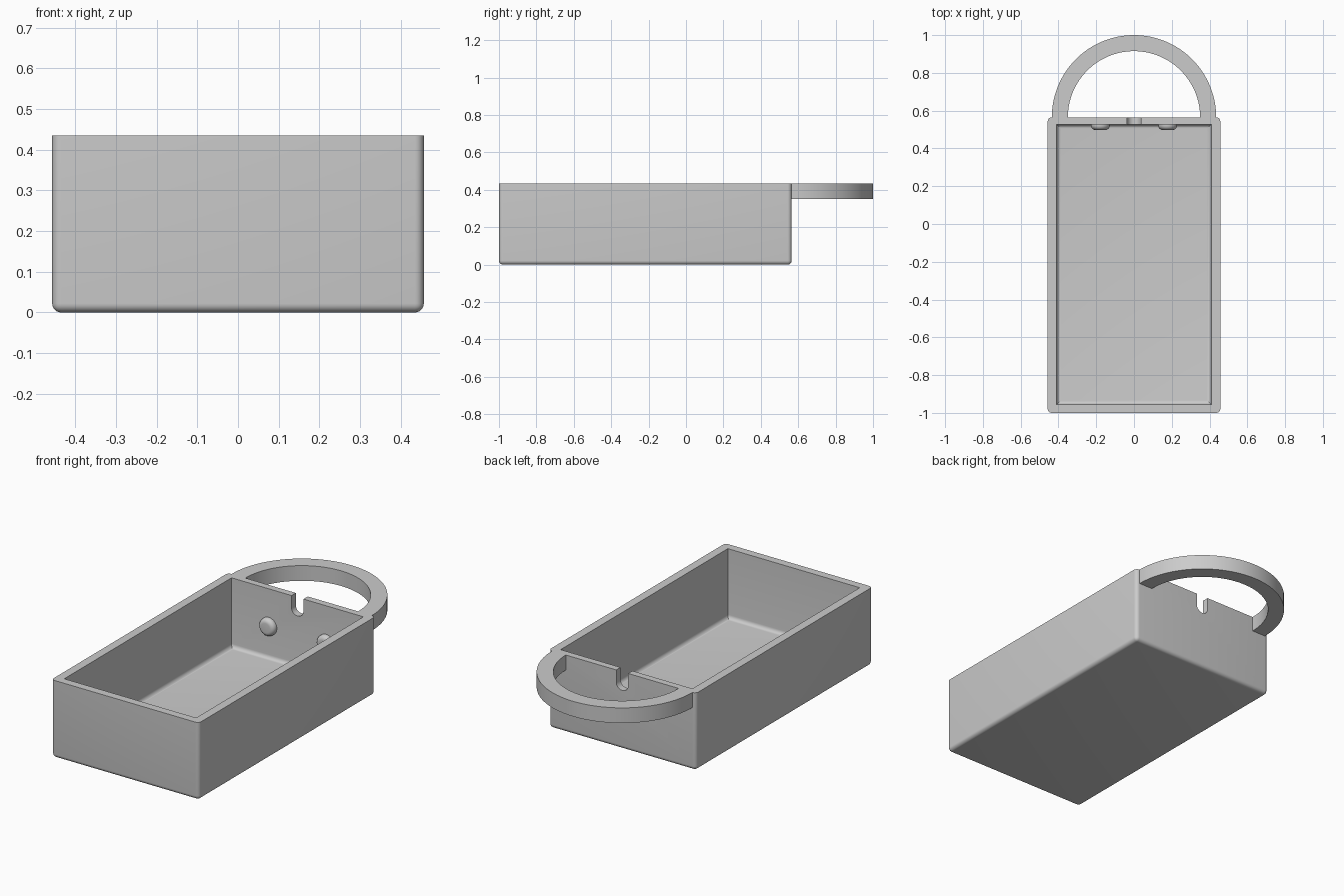
import bpy, bmesh, math
from mathutils import Matrix

default = bpy.data.objects.get("Cube")
if default:
    bpy.data.objects.remove(default, do_unlink=True)

grey = bpy.data.materials.new("light_grey")
grey.use_nodes = True
grey.diffuse_color = (0.6, 0.6, 0.6, 1)
grey.node_tree.nodes["Principled BSDF"].inputs["Base Color"].default_value = (0.6, 0.6, 0.6, 1)

HALF_W, FRONT, BACK, TOP = 0.457, -1.0, 0.565, 0.435
INNER_BACK = 0.527
FILLET = 0.022


def finish(name, bm):
    bmesh.ops.recalc_face_normals(bm, faces=bm.faces)
    mesh = bpy.data.meshes.new(name)
    bm.to_mesh(mesh)
    bm.free()
    mesh.materials.append(grey)
    obj = bpy.data.objects.new(name, mesh)
    bpy.context.collection.objects.link(obj)
    return obj


def activate(obj):
    bpy.ops.object.select_all(action='DESELECT')
    obj.select_set(True)
    bpy.context.view_layer.objects.active = obj


def smooth(obj):
    activate(obj)
    bpy.ops.object.shade_smooth_by_angle(angle=math.radians(30))


def rounded_block(name, x, y0, y1, z0, z1, rounded):
    """Block whose edges chosen by the rule 'rounded' get a fillet."""
    bm = bmesh.new()
    bmesh.ops.create_cube(bm, size=1)
    bmesh.ops.scale(bm, vec=(2 * x, y1 - y0, z1 - z0), verts=bm.verts)
    bmesh.ops.translate(bm, vec=(0, (y0 + y1) / 2, (z0 + z1) / 2), verts=bm.verts)
    edges = [e for e in bm.edges if rounded([v.co.z > (z0 + z1) / 2 for v in e.verts])]
    bmesh.ops.bevel(bm, geom=edges, offset=FILLET, segments=6, profile=0.5, affect='EDGES')
    return finish(name, bm)


def extrude_outline(name, points, direction):
    """Closed planar outline pushed along a direction."""
    bm = bmesh.new()
    face = bm.faces.new([bm.verts.new(p) for p in points])
    new = bmesh.ops.extrude_face_region(bm, geom=[face])["geom"]
    bmesh.ops.translate(bm, vec=direction, verts=[g for g in new if isinstance(g, bmesh.types.BMVert)])
    return finish(name, bm)


def arc(radius, start, end, steps):
    angles = [start + (end - start) * i / steps for i in range(steps + 1)]
    return [(radius * math.cos(a), radius * math.sin(a)) for a in angles]


# Open tray: filleted shell, hollowed, with a round-bottomed notch in the back wall
tray = rounded_block("tray", HALF_W, FRONT, BACK, 0, TOP, lambda up: not all(up))
cavity = rounded_block("cavity_cutter", 0.409, -0.955, INNER_BACK, 0.045, TOP + 0.1,
                       lambda up: not any(up))
notch_r, notch_z = 0.037, 0.367
outline = [(notch_r, TOP + 0.1), (-notch_r, TOP + 0.1)] + arc(notch_r, math.pi, 2 * math.pi, 16)
points = [(x, INNER_BACK - 0.05, z if i < 2 else z + notch_z) for i, (x, z) in enumerate(outline)]
notch = extrude_outline("notch_cutter", points, (0, 0.15, 0))
for cutter in (cavity, notch):
    cutter.hide_render = True
    cut = tray.modifiers.new(cutter.name, 'BOOLEAN')
    cut.operation, cut.solver, cut.object = 'DIFFERENCE', 'EXACT', cutter
    activate(tray)
    bpy.ops.object.modifier_apply(modifier=cut.name)
    bpy.data.objects.remove(cutter, do_unlink=True)
smooth(tray)

# Half-ring handle behind the back wall, flush with the rim
ring = arc(0.435, 0, math.pi, 64) + arc(0.35, math.pi, 0, 64)
handle = extrude_outline("handle", [(x, y + BACK, 0.35) for x, y in ring], (0, 0, TOP - 0.35))
smooth(handle)

# Two rounded buttons on the inside of the back wall
for side, x in (("left", 0.178), ("right", -0.178)):
    bm = bmesh.new()
    bmesh.ops.create_cone(bm, cap_ends=True, segments=40, radius1=0.05, radius2=0.05, depth=0.04)
    rim = [e for e in bm.edges if all(v.co.z > 0 for v in e.verts)]
    bmesh.ops.bevel(bm, geom=rim, offset=0.024, segments=6, profile=0.5, affect='EDGES')
    place = Matrix.Translation((x, INNER_BACK - 0.009, 0.225)) @ Matrix.Rotation(math.pi / 2, 4, 'X')
    bmesh.ops.transform(bm, matrix=place, verts=bm.verts)
    smooth(finish(side + "_button", bm))
